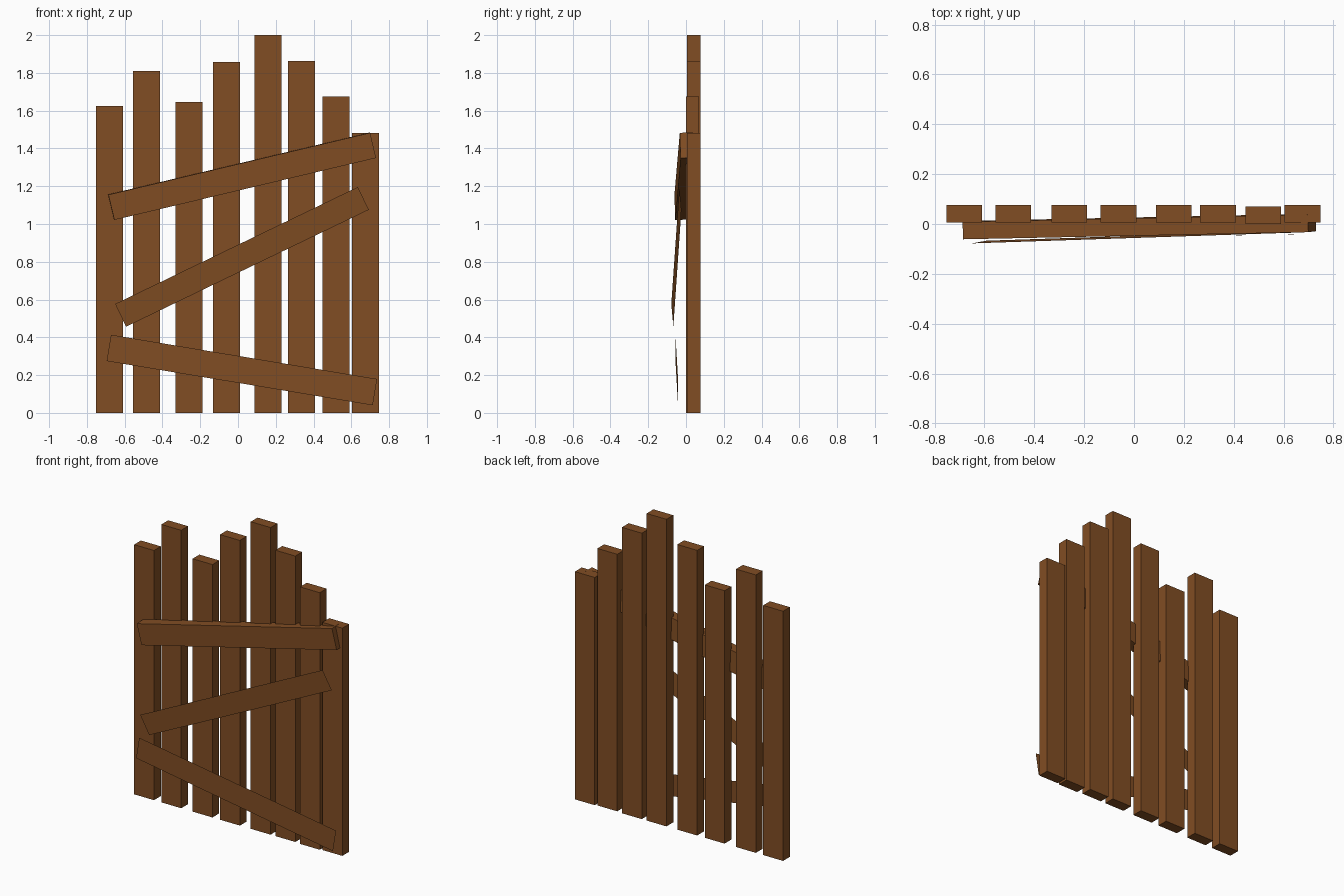
import bpy, bmesh
from mathutils import Matrix, Vector

if "Cube" in bpy.data.objects:
    bpy.data.objects.remove(bpy.data.objects["Cube"])

wood = bpy.data.materials.new("brown wood")
wood.diffuse_color = (0.22, 0.075, 0.017, 1)
wood.use_nodes = True
wood.node_tree.nodes["Principled BSDF"].inputs["Base Color"].default_value = wood.diffuse_color


def finish(name, bm):
    mesh = bpy.data.meshes.new(name)
    bm.to_mesh(mesh)
    bm.free()
    mesh.materials.append(wood)
    obj = bpy.data.objects.new(name, mesh)
    bpy.context.collection.objects.link(obj)
    return obj


def box(name, size, matrix):
    bm = bmesh.new()
    bmesh.ops.create_cube(bm, size=1)
    bmesh.ops.scale(bm, vec=size, verts=bm.verts)
    bm.transform(matrix)
    return finish(name, bm)


def sheet(name, length, width, matrix):
    # single flat board face, turned to look at the front
    bm = bmesh.new()
    bmesh.ops.create_grid(bm, x_segments=1, y_segments=1, size=0.5)
    bmesh.ops.scale(bm, vec=(length, width, 1), verts=bm.verts)
    bm.transform(matrix @ Matrix.Rotation(1.570796, 4, 'X'))
    return finish(name, bm)


def placement(center, slope, yaw, tilt):
    return (Matrix.Translation(Vector(center))
            @ Matrix.Rotation(-slope, 4, 'Y')
            @ Matrix.Rotation(yaw, 4, 'Z')
            @ Matrix.Rotation(tilt, 4, 'X'))


# Upright pickets: centre x, height, front y
pickets = [(-0.681, 1.626, 0.006), (-0.485, 1.81, 0.006), (-0.26, 1.647, 0.006),
           (-0.062, 1.857, 0.006), (0.159, 2.0, 0.006), (0.337, 1.862, 0.006),
           (0.518, 1.674, 0.0), (0.676, 1.483, 0.006)]
for i, (x, h, y) in enumerate(pickets):
    box(f"picket_{i + 1}", (0.143, 0.07, h),
        Matrix.Translation((x, y + 0.035, h / 2)))

# Thick upper rail sunk into the pickets
box("upper_rail", (1.424, 0.07, 0.137),
    placement((0.0215, -0.01, 1.253), 0.2324, 0.02, 0.03))

# Thin crooked rails nailed in front
sheet("middle_rail", 1.427, 0.134, placement((0.021, -0.051, 0.826), 0.449, 0.03, 0.08))
sheet("lower_rail", 1.428, 0.141, placement((0.0205, -0.049, 0.227), -0.1646, 0.0095, 0.0))
